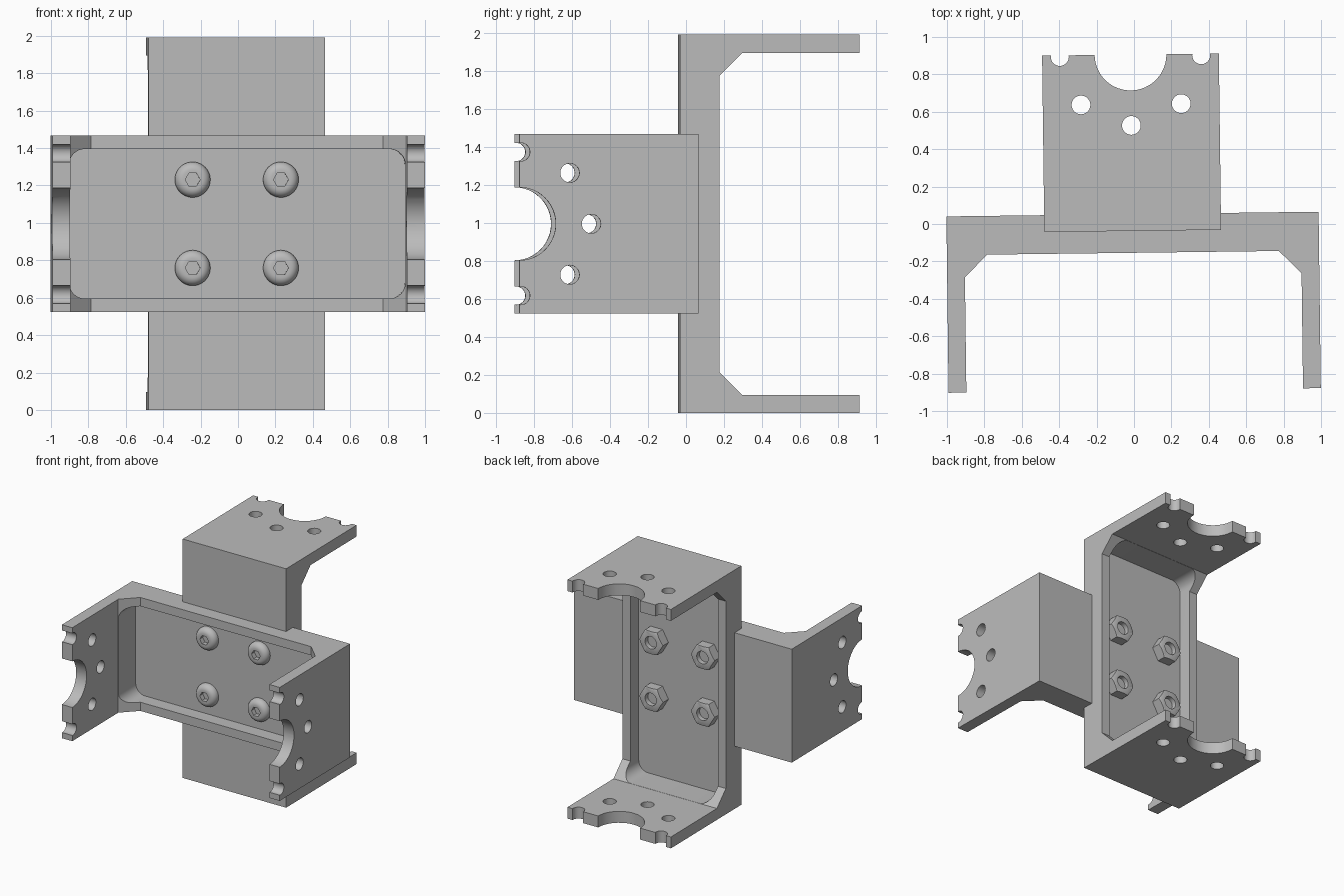
import bpy, bmesh, math
from mathutils import Matrix

cube = bpy.data.objects.get("Cube")
if cube:
    bpy.data.objects.remove(cube, do_unlink=True)

grey = bpy.data.materials.new("plain grey")
grey.use_nodes = True
grey.diffuse_color = (0.5, 0.5, 0.5, 1)
grey.node_tree.nodes["Principled BSDF"].inputs["Base Color"].default_value = (0.5, 0.5, 0.5, 1)


def rot(degrees, axis):
    return Matrix.Rotation(math.radians(degrees), 4, axis)


def rings(bm, loops, matrix=Matrix()):
    """Skin a list of equal point loops and cap both ends."""
    rows = [[bm.verts.new(matrix @ Matrix.Translation(p).translation) for p in loop] for loop in loops]
    n = len(rows[0])
    for a, b in zip(rows, rows[1:]):
        for i in range(n):
            j = (i + 1) % n
            bm.faces.new((a[i], a[j], b[j], b[i]))
    bm.faces.new(rows[0][::-1])
    bm.faces.new(rows[-1])


def prism(bm, outline, z0, z1, matrix=Matrix()):
    rings(bm, [[(x, y, z) for x, y in outline] for z in (z0, z1)], matrix)


def lathe(bm, profile, sides, matrix=Matrix()):
    turn = [2 * math.pi * i / sides for i in range(sides)]
    rings(bm, [[(r * math.cos(a), r * math.sin(a), h) for a in turn] for r, h in profile], matrix)


def make(name, bm):
    bmesh.ops.recalc_face_normals(bm, faces=bm.faces[:])
    mesh = bpy.data.meshes.new(name)
    bm.to_mesh(mesh)
    bm.free()
    obj = bpy.data.objects.new(name, mesh)
    bpy.context.collection.objects.link(obj)
    return obj


def select(obj):
    bpy.ops.object.select_all(action='DESELECT')
    obj.select_set(True)
    bpy.context.view_layer.objects.active = obj


def boolean(obj, bm, operation='DIFFERENCE'):
    cutter = make("cutter", bm)
    mod = obj.modifiers.new("cut", 'BOOLEAN')
    mod.operation, mod.solver, mod.object = operation, 'EXACT', cutter
    select(obj)
    bpy.ops.object.modifier_apply(modifier=mod.name)
    bpy.data.objects.remove(cutter, do_unlink=True)


def finish(obj, matrix):
    obj.data.materials.clear()
    obj.data.materials.append(grey)
    obj.matrix_world = matrix
    select(obj)
    bpy.ops.object.shade_smooth_by_angle(angle=math.radians(30))


def copy(obj, name, matrix):
    twin = bpy.data.objects.new(name, obj.data)
    bpy.context.collection.objects.link(twin)
    twin.matrix_world = matrix


HALF, WIDE, DEEP, WALL, RIM, CHAMFER = 0.995, 0.4725, 0.943, 0.095, 0.207, 0.12
INNER = HALF - WALL
GAP = 0.045
place = Matrix.Translation((-0.0075, 0.008, 0.995)) @ rot(0.72, 'Z')

# U-shaped bracket: back at y = 0, opening towards -y
side = [(HALF, 0), (HALF, -DEEP), (INNER, -DEEP), (INNER, -RIM - CHAMFER), (INNER - CHAMFER, -RIM)]
bm = bmesh.new()
prism(bm, side + [(-x, y) for x, y in reversed(side)], -WIDE, WIDE)
bracket = make("front_bracket", bm)

# Rounded pocket in the back plate
bm = bmesh.new()
r, px, pz = 0.085, INNER - 0.001, 0.4
pocket = []
for k, (sx, sz) in enumerate([(1, 1), (-1, 1), (-1, -1), (1, -1)]):
    for i in range(9):
        a = math.radians(90 * k + 90 * i / 8)
        pocket.append((sx * (px - r) + r * math.cos(a), sz * (pz - r) + r * math.sin(a)))
prism(bm, pocket, WALL, RIM + CHAMFER + 0.01, rot(90, 'X'))

# Holes and end notches through both arms: depth, offset, radius
for d, z, radius in [(DEEP, 0, 0.192), (DEEP - 0.008, 0.378, 0.048), (DEEP - 0.008, -0.378, 0.048),
                     (0.677, 0.268, 0.05), (0.677, -0.268, 0.05), (0.564, 0, 0.05)]:
    lathe(bm, [(radius, -1.2), (radius, 1.2)], 48, Matrix.Translation((0, -d, z)) @ rot(90, 'Y'))
boolean(bracket, bm)
finish(bracket, place @ Matrix.Translation((0, GAP, 0)))
copy(bracket, "rear_bracket", place @ Matrix.Translation((0, -GAP, 0)) @ rot(180, 'Z') @ rot(90, 'Y'))

# Button-head screw with hex socket
dome = [(0.05 + 0.045 * math.cos(a), 0.008 + 0.047 * math.sin(a))
        for a in (math.radians(90 * i / 8) for i in range(9))]
bm = bmesh.new()
lathe(bm, [(0.049, -0.145), (0.049, 0), (0.095, 0)] + dome, 40)
screw = make("screw_1", bm)
bm = bmesh.new()
lathe(bm, [(0.04, 0.015), (0.04, 0.1)], 6)
boolean(screw, bm)

# Hex nut with chamfered corners and a bore
bm = bmesh.new()
lathe(bm, [(0.108, 0), (0.108, 0.08)], 6)
nut = make("nut_1", bm)
bm = bmesh.new()
lathe(bm, [(0.12, -0.01), (0.12, 0.066), (0.094, 0.08)], 48)
boolean(nut, bm, 'INTERSECT')
bm = bmesh.new()
lathe(bm, [(0.052, -0.1), (0.052, 0.2)], 40)
boolean(nut, bm)

# Four fasteners in a square
floor = WALL - GAP
spots = [(x, z) for x in (-0.236, 0.236) for z in (-0.236, 0.236)]
for n, (x, z) in enumerate(spots, 1):
    at_front = place @ Matrix.Translation((x, -floor, z)) @ rot(90, 'X')
    at_rear = place @ Matrix.Translation((x, floor, z)) @ rot(-90, 'X')
    for obj, kind, matrix in ((screw, "screw", at_front), (nut, "nut", at_rear)):
        if n == 1:
            finish(obj, matrix)
        else:
            copy(obj, f"{kind}_{n}", matrix)
